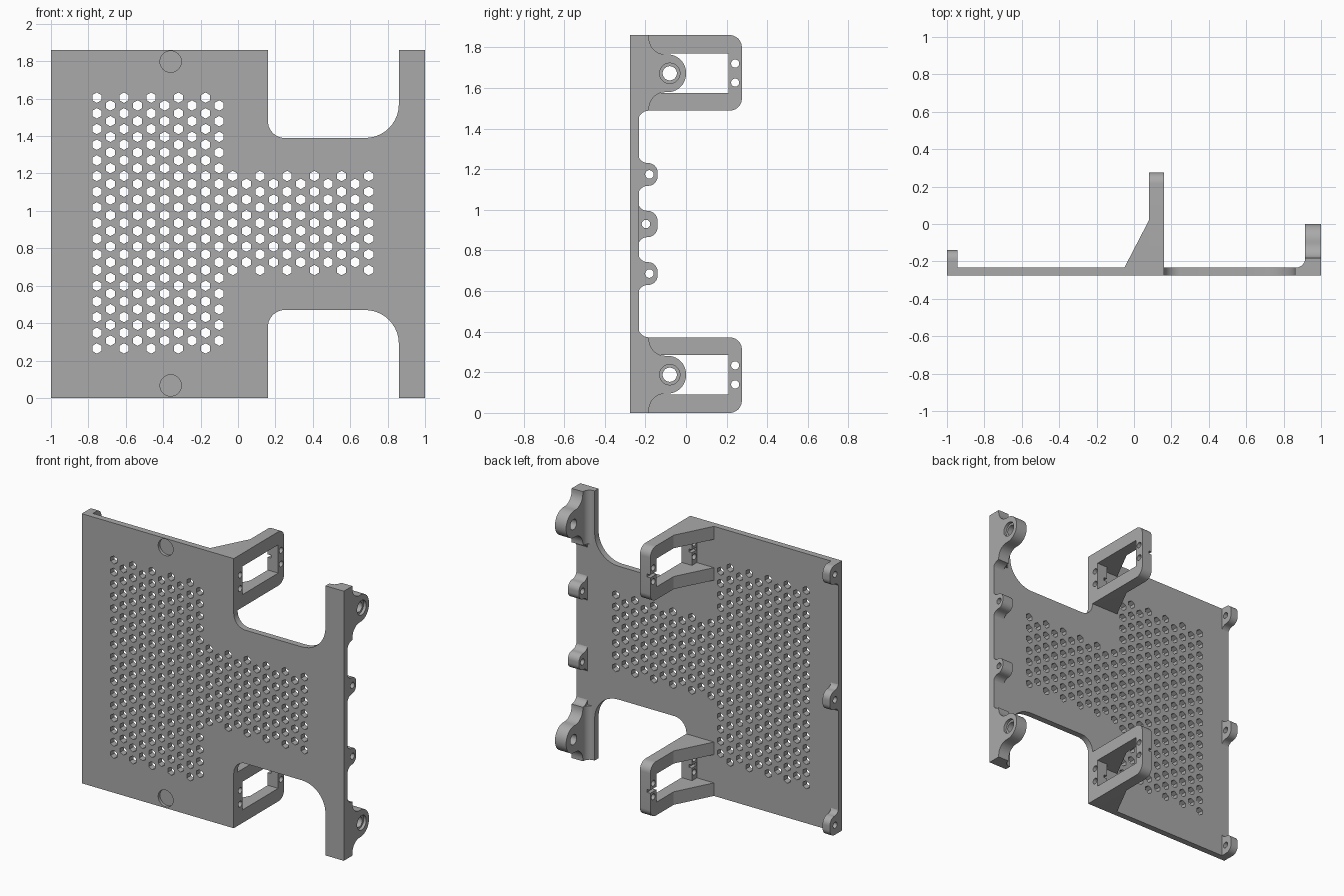
import bpy
import bmesh
from math import pi, sin, cos, tan
from mathutils import Vector

cube = bpy.data.objects.get("Cube")
if cube:
    bpy.data.objects.remove(cube, do_unlink=True)

HEIGHT = 1.86
grey = bpy.data.materials.new("plain grey")
grey.use_nodes = True
COLOUR = (0.4, 0.4, 0.4, 1)
grey.diffuse_color = COLOUR
grey.node_tree.nodes["Principled BSDF"].inputs["Base Color"].default_value = COLOUR


def ring(a, b, r, n=32):
    """Circle or regular polygon with a corner at the top."""
    return [(a + r * sin(2 * pi * i / n), b + r * cos(2 * pi * i / n)) for i in range(n)]


def rounded(points, steps=10):
    """Outline whose corners (a, b, radius) are filleted."""
    out = []
    for i, (a, b, *rest) in enumerate(points):
        p = Vector((a, b))
        r = rest[0] if rest else 0
        if not r:
            out.append((a, b))
            continue
        u = (Vector(points[i - 1][:2]) - p).normalized()
        v = (Vector(points[(i + 1) % len(points)][:2]) - p).normalized()
        half = u.angle(v) / 2
        mid = (u + v).normalized()
        centre = p + mid * (r / sin(half))
        start = p + u * (r / tan(half)) - centre
        end = p + v * (r / tan(half)) - centre
        sweep = start.angle(end)
        for k in range(steps + 1):
            t = k / steps
            q = centre + (start * sin((1 - t) * sweep) + end * sin(t * sweep)) / sin(sweep)
            out.append((q.x, q.y))
    return out


def flip(outline):
    """Mirror an outline from the bottom half to the top half."""
    return [(a, HEIGHT - b) for a, b in outline]


def extrude(name, axis, low, high, outlines):
    """Fill nested outlines and extrude them from low to high along an axis."""
    curve = bpy.data.curves.new(name, 'CURVE')
    curve.dimensions = '2D'
    curve.fill_mode = 'BOTH'
    curve.extrude = (high - low) / 2
    for outline in outlines:
        spline = curve.splines.new('POLY')
        spline.points.add(len(outline) - 1)
        for point, (a, b) in zip(spline.points, outline):
            point.co = (a, b, 0, 1)
        spline.use_cyclic_u = True
    temp = bpy.data.objects.new(name + "_outline", curve)
    bpy.context.collection.objects.link(temp)
    deps = bpy.context.evaluated_depsgraph_get()
    mesh = bpy.data.meshes.new_from_object(temp.evaluated_get(deps))
    bpy.data.objects.remove(temp, do_unlink=True)
    bpy.data.curves.remove(curve)

    bm = bmesh.new()
    bm.from_mesh(mesh)
    bmesh.ops.remove_doubles(bm, verts=bm.verts, dist=1e-5)
    for v in bm.verts:
        a, b, c = v.co
        c += (low + high) / 2
        v.co = {'x': (c, a, b), 'y': (a, c, b), 'z': (a, b, c)}[axis]
    bmesh.ops.recalc_face_normals(bm, faces=bm.faces)
    bm.to_mesh(mesh)
    bm.free()
    mesh.name = name
    mesh.materials.clear()
    mesh.materials.append(grey)
    obj = bpy.data.objects.new(name, mesh)
    bpy.context.collection.objects.link(obj)
    bpy.ops.object.select_all(action='DESELECT')
    obj.select_set(True)
    bpy.context.view_layer.objects.active = obj
    bpy.ops.object.shade_smooth_by_angle()
    return obj


# Main plate: notched outline, honeycomb vents, two shallow round recesses in front
bottom = [(-1, 0), (.16, 0), (.16, .47, .09), (.86, .47, .18), (.86, 0), (1, 0)]
top = [(a, HEIGHT - b, *r) for a, b, *r in reversed(bottom)]
plate = rounded(bottom + top)
vents = []
STEP_X, STEP_Z = .0727, .0838
for col in range(21):
    wide = col < 10
    odd = col % 2
    count = (17 if wide else 7) - odd
    for row in range(count):
        z = HEIGHT / 2 + .005 + (row - (count - 1) / 2) * STEP_Z
        vents.append(ring(-.755 + col * STEP_X, z, .028, 6))
recesses = [ring(-.36, z, .057, 40) for z in (.067, 1.798)]
extrude("plate_front", 'y', -.275, -.255, [plate] + vents + recesses)
extrude("plate_back", 'y', -.255, -.232, [plate] + vents)

# Hinge strip on the left edge: large end lugs and two small lugs
lower = [(-.26, 0), (-.182, 0), (-.182, .095, .08), (.0, .095, .09), (.0, .281, .09),
         (-.182, .281, .08), (-.182, .372), (-.236, .372, .053), (-.236, .63, .048),
         (-.14, .63, .046), (-.14, .742, .046), (-.236, .742, .048)]
upper = [(a, HEIGHT - b, *r) for a, b, *r in reversed(lower)]
strip = rounded(lower + upper)
small_holes = [ring(-.18, z, .021) for z in (.686, HEIGHT - .686)]
for name, low, high, bore in (("hinge_strip", .915, .98, .035), ("hinge_strip_rim", .98, 1, .05)):
    holes = [ring(-.08, z, bore) for z in (.188, HEIGHT - .188)]
    extrude(name, 'x', low, high, [strip] + small_holes + holes)

# Curved web joining the strip ends to the plate
web = rounded([(.861, -.25), (.95, -.25), (.95, -.182), (.915, -.182),
               (.915, -.233, .049), (.861, -.233)])
extrude("lower_strip_web", 'z', 0, .372, [web])
extrude("upper_strip_web", 'z', HEIGHT - .372, HEIGHT, [web])

# Small lugs along the right edge
middle = rounded([(-.26, .8), (-.236, .8), (-.236, .865, .045), (-.14, .865, .05),
                  (-.14, .995, .05), (-.236, .995, .045), (-.236, 1.06), (-.26, 1.06)])
extrude("middle_lug", 'x', -1, -.945, [middle, ring(-.197, .93, .021)])
end = rounded([(-.26, 0), (-.14, 0, .05), (-.14, .13, .05), (-.236, .13, .045),
               (-.236, .19), (-.26, .19)])
end_hole = ring(-.197, .065, .021)
extrude("lower_lug", 'x', -1, -.945, [end, end_hole])
extrude("upper_lug", 'x', -1, -.945, [flip(end), flip(end_hole)])

# Rear brackets: window frame with a cable groove, screw holes and two gusset arms
frame = rounded([(-.24, 0), (.275, 0, .06), (.275, .372, .06), (-.24, .372)])
window = [(-.18, .09), (.21, .09), (.21, .285), (-.18, .285)]
grooved = rounded([(-.24, 0), (.275, 0, .06), (.275, .177), (.21, .177), (.21, .09),
                   (-.18, .09), (-.18, .177), (-.228, .177), (-.228, .197), (-.18, .197),
                   (-.18, .285), (.21, .285), (.21, .197), (.275, .197),
                   (.275, .372, .06), (-.24, .372)])
screws = [ring(y, z, .02) for y in (-.205, .242) for z in (.14, .234)]
gusset = [(-.055, -.24), (.12, -.24), (.12, .02), (.08, .02)]
for side in ("lower", "upper"):
    place = flip if side == "upper" else list
    extrude(side + "_bracket_frame", 'x', .105, .16,
            [place(o) for o in [frame, window] + screws])
    extrude(side + "_bracket_groove", 'x', .08, .105,
            [place(o) for o in [grooved] + screws])
    for arm, low, high in (("outer", 0, .09), ("inner", .285, .372)):
        if side == "upper":
            low, high = HEIGHT - high, HEIGHT - low
        extrude(f"{side}_{arm}_gusset", 'z', low, high, [gusset])
